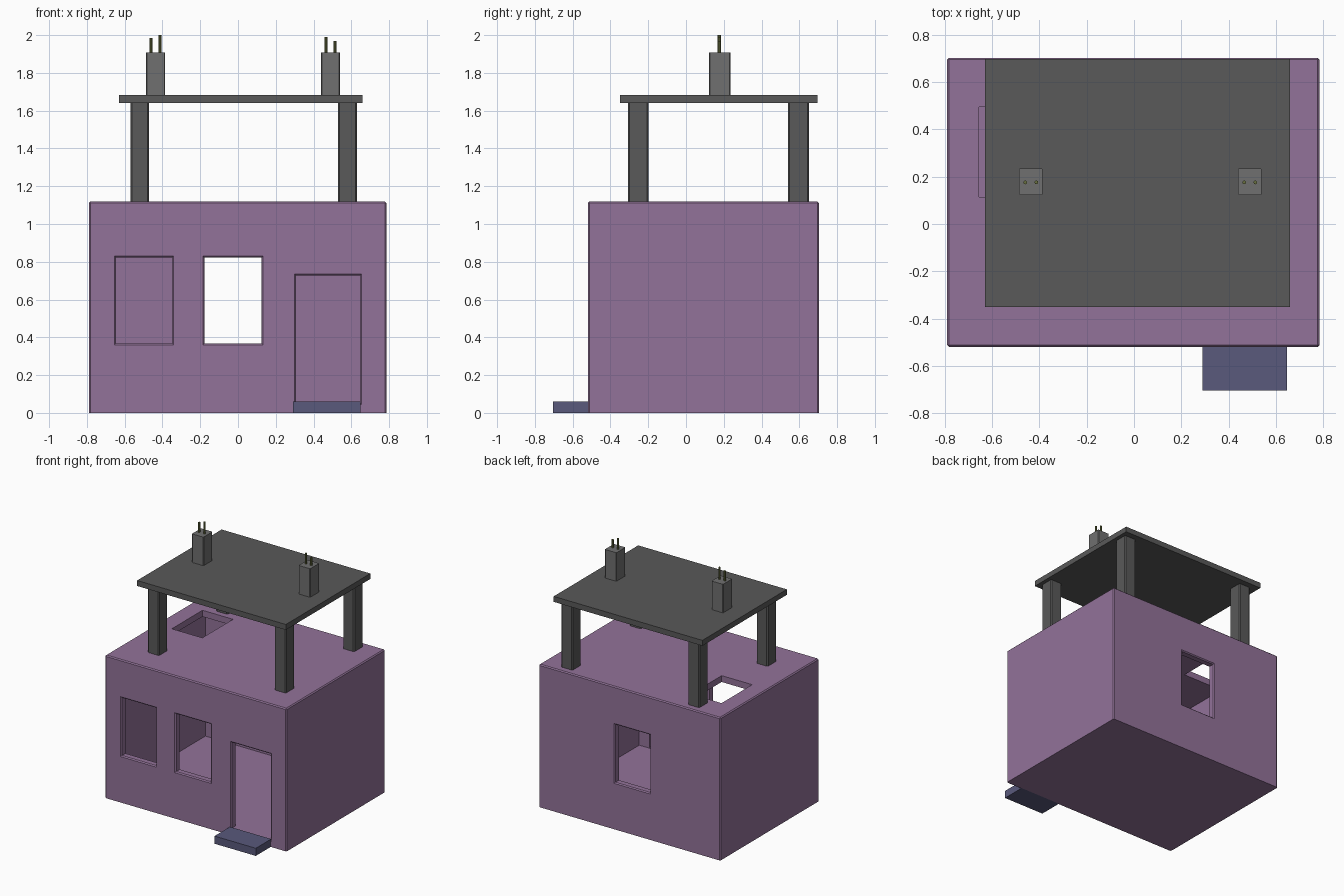
import bpy, bmesh

if "Cube" in bpy.data.objects:
    bpy.data.objects.remove(bpy.data.objects["Cube"])


def material(name, rgb):
    m = bpy.data.materials.new(name)
    m.diffuse_color = (*rgb, 1)
    m.use_nodes = True
    m.node_tree.nodes["Principled BSDF"].inputs["Base Color"].default_value = m.diffuse_color
    return m


PURPLE = material("purple_wall", (0.29, 0.17, 0.32))
DARK = material("dark_grey", (0.10, 0.10, 0.10))
GREY = material("mid_grey", (0.16, 0.16, 0.16))
BLUE = material("slate_blue", (0.10, 0.10, 0.20))
OLIVE = material("olive", (0.14, 0.16, 0.05))


def finish(name, bm, mat):
    bmesh.ops.recalc_face_normals(bm, faces=bm.faces)
    me = bpy.data.meshes.new(name)
    bm.to_mesh(me)
    bm.free()
    ob = bpy.data.objects.new(name, me)
    bpy.context.collection.objects.link(ob)
    if mat:
        me.materials.append(mat)
    return ob


def box(name, x, y, z, mat=None, pick=None, chamfer=0.008):
    """Box from axis ranges; edges chosen by pick get a small chamfer."""
    bm = bmesh.new()
    bmesh.ops.create_cube(bm, size=1)
    for v in bm.verts:
        v.co = [r[0] if c < 0 else r[1] for c, r in zip(v.co, (x, y, z))]
    if pick:
        bmesh.ops.bevel(bm, geom=[e for e in bm.edges if pick(e)], offset=chamfer,
                        segments=1, affect='EDGES', profile=0.5)
    return finish(name, bm, mat)


def opening(name, x, z, wall_y, inward, lip=0.008):
    """Cutter for a wall opening whose outer rim flares out by lip."""
    bm = bmesh.new()
    rings = []
    for depth, inset in ((-0.05, 0), (0, 0), (lip, lip), (0.1, lip)):
        y = wall_y + inward * depth
        x0, x1, z0, z1 = x[0] + inset, x[1] - inset, z[0] + inset, z[1] - inset
        rings.append([bm.verts.new(p) for p in
                      ((x0, y, z0), (x1, y, z0), (x1, y, z1), (x0, y, z1))])
    for a, b in zip(rings, rings[1:]):
        for i in range(4):
            j = (i + 1) % 4
            bm.faces.new((a[i], a[j], b[j], b[i]))
    bm.faces.new(rings[0])
    bm.faces.new(rings[-1])
    return finish(name, bm, None)


# House shell, hollow, with windows, doorway and roof hatch
X, Y, H, T = (-0.79, 0.785), (-0.52, 0.703), 1.12, 0.05
house = box("house_walls", X, Y, (0, H), PURPLE,
            lambda e: max(v.co.z for v in e.verts) > 0.01)
cutters = [
    box("room_cutter", (X[0] + T, X[1] - T), (Y[0] + T, Y[1] - T), (T, H - T)),
    opening("left_window_cutter", (-0.655, -0.342), (0.36, 0.83), Y[0], 1),
    opening("middle_window_cutter", (-0.185, 0.132), (0.36, 0.83), Y[0], 1),
    opening("door_cutter", (0.298, 0.655), (0.045, 0.735), Y[0], 1),
    opening("back_window_cutter", (-0.185, 0.132), (0.36, 0.83), Y[1], -1),
    box("hatch_cutter", (-0.655, -0.39), (0.115, 0.495), (1.0, 1.2)),
]
for c in cutters:
    mod = house.modifiers.new(c.name, 'BOOLEAN')
    mod.operation, mod.solver, mod.object = 'DIFFERENCE', 'EXACT', c
    c.hide_render = True
    c.hide_set(True)

# Doorstep
box("doorstep", (0.29, 0.648), (-0.705, -0.515), (0, 0.06), BLUE)

# Canopy posts and slab
upright = lambda e: abs(e.verts[0].co.z - e.verts[1].co.z) > 0.1
for side, x in (("left", -0.52), ("right", 0.58)):
    for end, y in (("front", -0.253), ("back", 0.595)):
        box(f"{end}_{side}_post", (x - 0.05, x + 0.05), (y - 0.055, y + 0.055),
            (H - 0.005, 1.65), DARK, upright)
box("canopy_slab", (-0.63, 0.66), (-0.35, 0.697), (1.64, 1.683), DARK)

# Chimneys, each with two thin rods
for side, x, tops in (("left", -0.436, (1.985, 2.0)), ("right", 0.49, (1.99, 1.97))):
    box(f"{side}_chimney", (x - 0.05, x + 0.05), (0.123, 0.235), (1.68, 1.907), GREY,
        upright, 0.004)
    for i, top in enumerate(tops):
        bm = bmesh.new()
        bmesh.ops.create_cone(bm, cap_ends=True, segments=8, radius1=0.008,
                              radius2=0.008, depth=top - 1.9)
        rod = finish(f"{side}_rod_{i + 1}", bm, OLIVE)
        rod.location = (x - 0.024 + 0.047 * i, 0.176, (top + 1.9) / 2)
